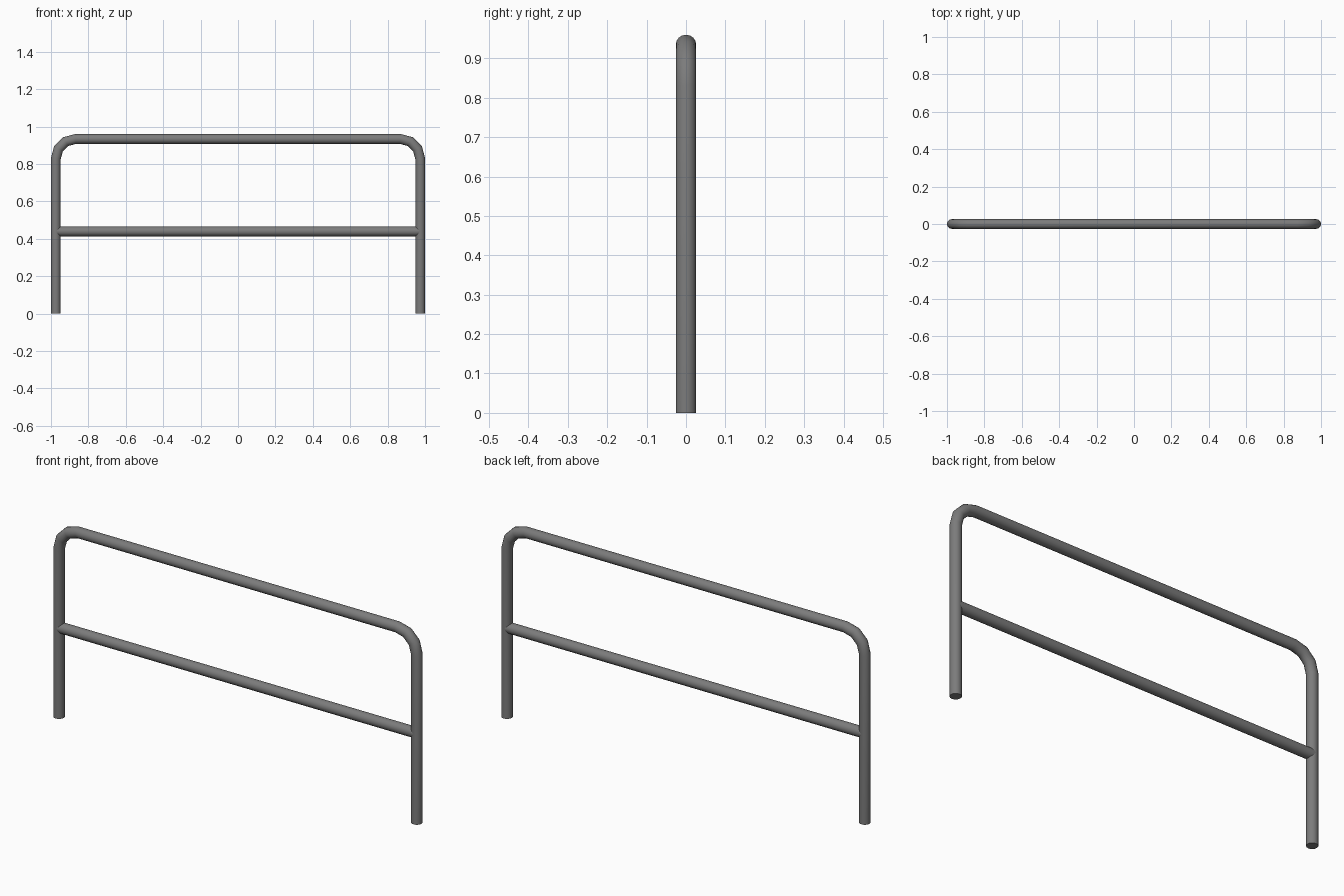
import bpy, bmesh, math
from mathutils import Vector

if "Cube" in bpy.data.objects:
    bpy.data.objects.remove(bpy.data.objects["Cube"])

R = 0.026      # tube radius
SIDES = 16

steel = bpy.data.materials.new("grey_steel")
steel.diffuse_color = (0.2, 0.2, 0.2, 1)
steel.use_nodes = True
steel.node_tree.nodes["Principled BSDF"].inputs["Base Color"].default_value = steel.diffuse_color


def tube(name, path):
    """Sweep a round section along a path in the XZ plane, with mitred joints."""
    pts = [Vector((x, 0, z)) for x, z in path]
    bm = bmesh.new()
    rings = []
    for i, p in enumerate(pts):
        a = (p - pts[i - 1]).normalized() if i else (pts[1] - p).normalized()
        b = (pts[i + 1] - p).normalized() if i < len(pts) - 1 else a
        t = (a + b).normalized()
        side = Vector((-t.z, 0, t.x)) / t.dot(a)
        rings.append([bm.verts.new(p + side * R * math.cos(k * math.tau / SIDES)
                                   + Vector((0, R * math.sin(k * math.tau / SIDES), 0)))
                      for k in range(SIDES)])
    for r, s in zip(rings, rings[1:]):
        for k in range(SIDES):
            n = (k + 1) % SIDES
            bm.faces.new((r[k], r[n], s[n], s[k]))
    bm.faces.new(rings[0])
    bm.faces.new(rings[-1])
    bmesh.ops.recalc_face_normals(bm, faces=bm.faces)
    mesh = bpy.data.meshes.new(name)
    bm.to_mesh(mesh)
    bm.free()
    mesh.materials.append(steel)
    obj = bpy.data.objects.new(name, mesh)
    bpy.context.collection.objects.link(obj)
    bpy.ops.object.select_all(action='DESELECT')
    obj.select_set(True)
    bpy.context.view_layer.objects.active = obj
    bpy.ops.object.shade_smooth_by_angle(angle=math.radians(40))
    return obj


# Hoop: two legs, rounded corners and the top rail
X, TOP, BEND = 1 - R, 0.96 - R, 0.105
right = [(X, 0)] + [(X - BEND + BEND * math.cos(math.radians(a)),
                     TOP - BEND + BEND * math.sin(math.radians(a)))
                    for a in (0, 30, 60, 90)]
tube("hoop_frame", right + [(-x, z) for x, z in reversed(right)])

# Horizontal bar between the legs
tube("middle_rail", [(-X, 0.44), (X, 0.44)])
